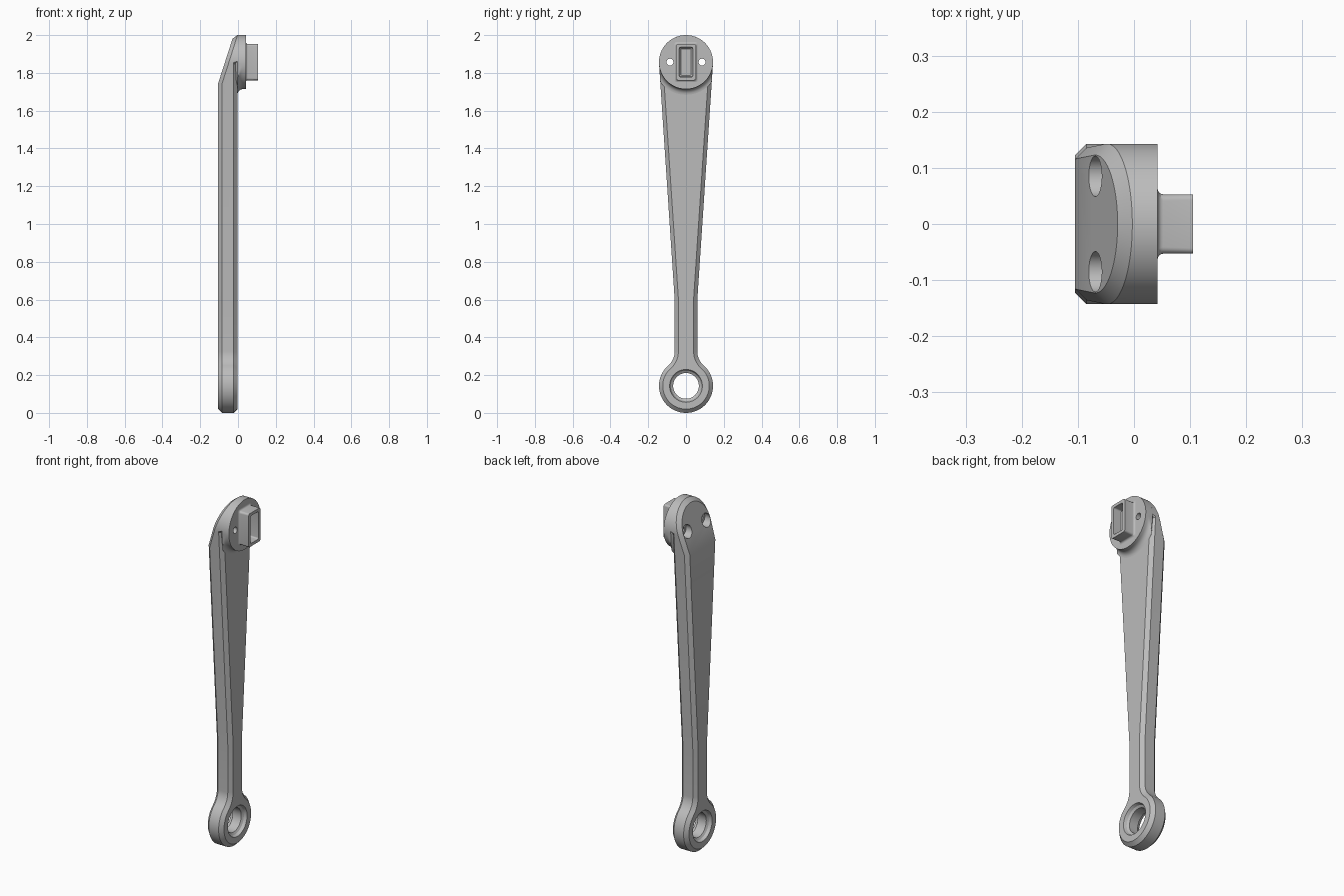
import bpy, bmesh
from math import sin, cos, radians, pi, sqrt, atan2
from mathutils import Vector

cube = bpy.data.objects.get("Cube")
if cube:
    bpy.data.objects.remove(cube)

R = 0.143                      # radius of both rounded ends
LOW, HIGH = R, 2 - R           # heights of the two end centres
BACK, HEAD = -0.105, 0.042     # back of the arm, face of the head
STEPS = 96

metal = bpy.data.materials.new("grey metal")
metal.use_nodes = True
grey = (0.5, 0.5, 0.5, 1)
metal.diffuse_color = grey
metal.node_tree.nodes["Principled BSDF"].inputs["Base Color"].default_value = grey


def make_object(name, bm):
    bmesh.ops.recalc_face_normals(bm, faces=bm.faces)
    mesh = bpy.data.meshes.new(name)
    bm.to_mesh(mesh)
    bm.free()
    obj = bpy.data.objects.new(name, mesh)
    bpy.context.collection.objects.link(obj)
    mesh.materials.append(metal)
    return obj


def loft(name, loops):
    """Skin a stack of equal-length point loops and cap both ends."""
    bm = bmesh.new()
    rings = [[bm.verts.new(p) for p in loop] for loop in loops]
    for a, b in zip(rings, rings[1:]):
        for i in range(len(a)):
            j = (i + 1) % len(a)
            bm.faces.new((a[i], a[j], b[j], b[i]))
    bm.faces.new(rings[0])
    bm.faces.new(rings[-1])
    return make_object(name, bm)


def circle(x, r, z, y=0, limit=None):
    """Circle across the x axis, optionally limited per angle."""
    points = []
    for i in range(STEPS):
        a = 2 * pi * i / STEPS
        d = min(r, limit(a)) if limit else r
        points.append((x, y + d * sin(a), z - d * cos(a)))
    return points


def turned(name, profile, z, y=0, limit=None):
    return loft(name, [circle(x, r, z, y, limit) for x, r in profile])


def arc(cy, cz, r, start, end, n):
    return [(cy + r * cos(radians(start + (end - start) * i / n)),
             cz + r * sin(radians(start + (end - start) * i / n))) for i in range(n + 1)]


def cut(obj, cutter):
    mod = obj.modifiers.new("cut", 'BOOLEAN')
    mod.operation = 'DIFFERENCE'
    mod.solver = 'EXACT'
    mod.object = cutter
    bpy.context.view_layer.objects.active = obj
    bpy.ops.object.modifier_apply(modifier=mod.name)


# Arm outline: eye ring, neck fillet, straight neck, taper, round top
neck, fillet = 0.06, 0.1
rise = sqrt((R + fillet) ** 2 - (neck + fillet) ** 2)
meet = atan2(rise, neck + fillet) * 180 / pi
half = arc(0, LOW, R, -90, meet, 36)
half += arc(neck + fillet, LOW + rise, fillet, 180 + meet, 180, 12)[1:]
half += [(neck, 0.6)]
half += arc(0, HIGH, R, -4, 90, 32)
outline = half + [(-y, z) for y, z in reversed(half[1:-1])]

# Arm: extruded outline with a sloping back at the top
bm = bmesh.new()
base = bm.faces.new([bm.verts.new((BACK, y, z)) for y, z in outline])
grown = bmesh.ops.extrude_face_region(bm, geom=[base], use_keep_orig=True)
bmesh.ops.translate(bm, vec=(-0.003 - BACK, 0, 0),
                    verts=[v for v in grown["geom"] if isinstance(v, bmesh.types.BMVert)])
sliced = bmesh.ops.bisect_plane(bm, geom=bm.verts[:] + bm.edges[:] + bm.faces[:],
                                plane_co=(BACK, 0, 1.745),
                                plane_no=Vector((-0.255, 0, 0.082)).normalized(),
                                clear_outer=True)
bmesh.ops.edgeloop_fill(bm, edges=[e for e in sliced["geom_cut"]
                                   if isinstance(e, bmesh.types.BMEdge)])
bmesh.ops.recalc_face_normals(bm, faces=bm.faces)
bm.normal_update()

# Chamfer the rims, leaving the front plain where the head sits
rim = []
for e in bm.edges:
    flat = [f for f in e.link_faces if abs(f.normal.x) > 0.5]
    if len(flat) == 1:
        if flat[0].normal.x < 0 or max(v.co.z for v in e.verts) < HIGH + 0.001:
            rim.append(e)
bmesh.ops.bevel(bm, geom=rim, offset=0.02, segments=1, affect='EDGES', clamp_overlap=False)
arm = make_object("arm", bm)


# Head disc flaring into the front of the arm, kept inside its sides
def side_limit(a):
    if cos(a) <= 0:
        return R
    return max(R, R / (abs(sin(a)) + 0.066 * cos(a)))


flare = 0.03
profile = [(-0.023, R - 0.02)]
profile += [(-0.003 + flare * (1 - cos(t * pi / 12)), R + flare * (1 - sin(t * pi / 12)))
            for t in range(7)]
profile += [(HEAD, R)]
head = turned("head_disc", profile, HIGH, limit=side_limit)

# Eye hole with a stepped recess on both faces
mid = (BACK - 0.003) / 2
side = [(0.1, 0.088), (0.054, 0.088), (0.035, 0.08), (0.027, 0.068)]
eye_profile = [(mid - d, r) for d, r in side] + [(mid + d, r) for d, r in reversed(side)]
eye_cutter = turned("eye_cutter", eye_profile, LOW)
cut(arm, eye_cutter)
cutters = [eye_cutter]

# Two screw holes, wide from the back
for y in (-0.085, 0.085):
    screw = turned("screw_cutter", [(-0.2, 0.036), (-0.035, 0.036),
                                    (-0.035, 0.018), (0.1, 0.018)], HIGH, y)
    cut(arm, screw)
    cut(head, screw)
    cutters.append(screw)
for c in cutters:
    bpy.data.objects.remove(c)


# Hollow rectangular socket on the head
def rounded_rect(x, grow, corner):
    w, h = 0.053 + grow - corner, 0.096 + grow - corner
    points = []
    for sy, sz, start in ((1, 1, 0), (-1, 1, 90), (-1, -1, 180), (1, -1, 270)):
        points += [(x, y, z) for y, z in arc(sy * w, HIGH + sz * h, corner, start, start + 90, 5)]
    return points


sections = [(HEAD - 0.005, 0.01, 0.018)]
sections += [(HEAD + 0.01 * (1 - cos(t * pi / 8)), 0.01 * (1 - sin(t * pi / 8)), 0.012)
             for t in range(5)]
sections += [(0.105, 0, 0.01), (0.105, -0.017, 0.008),
             (0.056, -0.019, 0.008), (0.048, -0.026, 0.006)]
socket = loft("socket", [rounded_rect(*s) for s in sections])

# Smooth curved walls, crisp edges
bpy.ops.object.select_all(action='DESELECT')
for obj in (arm, head, socket):
    obj.select_set(True)
bpy.context.view_layer.objects.active = arm
bpy.ops.object.shade_smooth_by_angle(angle=radians(25))
